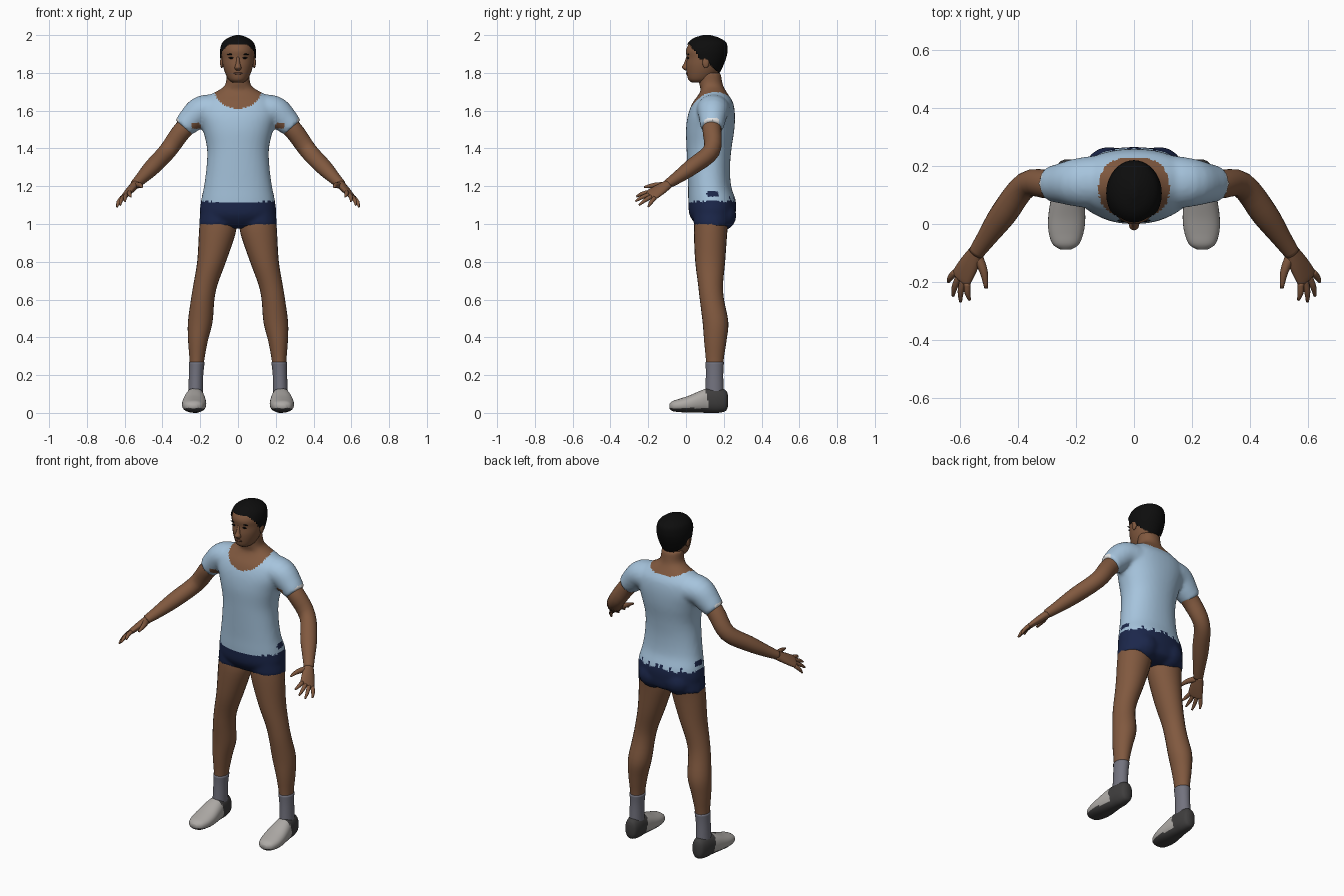
import bpy, bmesh, math
from mathutils import Vector, Matrix

if "Cube" in bpy.data.objects:
    bpy.data.objects.remove(bpy.data.objects["Cube"])

X, Y, Z = Vector((1, 0, 0)), Vector((0, 1, 0)), Vector((0, 0, 1))


def material(name, r, g, b):
    m = bpy.data.materials.new(name)
    m.use_nodes = True
    m.diffuse_color = (r, g, b, 1)
    bsdf = m.node_tree.nodes["Principled BSDF"]
    bsdf.inputs["Base Color"].default_value = (r, g, b, 1)
    bsdf.inputs["Roughness"].default_value = 0.8
    return m


SKIN = material("brown skin", .22, .10, .05)
LIPS = material("dark lips", .12, .05, .028)
SHIRT = material("light blue cloth", .38, .55, .72)
SHORTS = material("navy cloth", .011, .02, .07)
HAIR = material("black hair", .004, .004, .004)
SOCK = material("grey sock", .17, .17, .21)
SHOE = material("light grey shoe", .42, .40, .38)
SOLE = material("dark grey sole", .05, .048, .048)
WHITE = material("white cuff", .9, .9, .9)


def smooth_rings(rings, steps):
    """Catmull-Rom resampling of (x, y, z, ru, rv) rings."""
    out, last = [], len(rings) - 1
    for i in range(last):
        a, b, c, d = (rings[min(max(i + k, 0), last)] for k in (-1, 0, 1, 2))
        for s in range(steps):
            t = s / steps
            out.append([q + .5 * t * (r - p + t * (2*p - 5*q + 4*r - w + t * (3*(q - r) + w - p)))
                        for p, q, r, w in zip(a, b, c, d)])
    return out + [list(rings[-1])]


def loft(bm, rings, u=None, v=None, n=24, steps=4, power=2.0):
    """Skin elliptical rings; with no axes given they follow the path."""
    rings = smooth_rings(rings, steps)
    loops = []
    for i, (x, y, z, ru, rv) in enumerate(rings):
        au, av = u, v
        if u is None:
            a, b = rings[max(i - 1, 0)], rings[min(i + 1, len(rings) - 1)]
            d = (Vector(b[:3]) - Vector(a[:3])).normalized()
            au = d.cross(Z).normalized()
            av = au.cross(d)
        loop = []
        for k in range(n):
            c, s = math.cos(math.tau * k / n), math.sin(math.tau * k / n)
            c = math.copysign(abs(c) ** (2 / power), c)
            s = math.copysign(abs(s) ** (2 / power), s)
            loop.append(bm.verts.new(Vector((x, y, z)) + au * c * max(ru, .001) + av * s * max(rv, .001)))
        loops.append(loop)
    for a, b in zip(loops, loops[1:]):
        for k in range(n):
            bm.faces.new((a[k], a[(k + 1) % n], b[(k + 1) % n], b[k]))
    bm.faces.new(loops[0][::-1])
    bm.faces.new(loops[-1])


def ball(bm, centre, size, segments=16):
    bmesh.ops.create_uvsphere(bm, u_segments=segments, v_segments=segments // 2, radius=1,
                              matrix=Matrix.Translation(centre) @ Matrix.Diagonal((*size, 1)))


def finish(name, bm, mats, mirror=False, rule=None):
    bmesh.ops.recalc_face_normals(bm, faces=bm.faces)
    me = bpy.data.meshes.new(name)
    bm.to_mesh(me)
    bm.free()
    obj = bpy.data.objects.new(name, me)
    bpy.context.collection.objects.link(obj)
    for m in mats:
        me.materials.append(m)
    paint(me, rule)
    if mirror:
        obj.modifiers.new("Mirror", "MIRROR").use_mirror_merge = False
    return obj


def paint(me, rule):
    for p in me.polygons:
        p.use_smooth = True
        if rule:
            p.material_index = rule(p.center, p.normal)


# Clothed torso: trunk, neck, sleeves and short legs fused together
bm = bmesh.new()
loft(bm, [(0, .145, .975, .06, .06), (0, .15, 1.0, .15, .10), (0, .14, 1.05, .198, .122),
          (0, .138, 1.12, .196, .126), (0, .125, 1.2, .18, .114), (0, .12, 1.3, .167, .113),
          (0, .122, 1.4, .164, .119), (0, .128, 1.5, .186, .128), (0, .135, 1.58, .21, .124),
          (0, .142, 1.64, .2, .108), (0, .145, 1.68, .155, .082), (0, .143, 1.71, .1, .065),
          (0, .132, 1.74, .066, .062), (0, .125, 1.80, .062, .06)], X, Y, n=40, power=2.2)
for s in (1, -1):
    loft(bm, [(s * .1, .145, 1.6, .095, .085), (s * .19, .143, 1.6, .085, .08),
              (s * .25, .14, 1.55, .07, .07), (s * .29, .137, 1.51, .06, .057)])
    loft(bm, [(s * .105, .138, 1.06, .095, .1), (s * .106, .136, .99, .102, .096)], X, Y)
    ball(bm, (s * .085, .18, 1.045), (.09, .088, .085))
torso = finish("shirt_and_shorts", bm, [])
remesh = torso.modifiers.new("Fuse", "REMESH")
remesh.mode = "VOXEL"
remesh.voxel_size = .01
soften = torso.modifiers.new("Soften", "SMOOTH")
soften.factor, soften.iterations = .5, 6
bpy.context.view_layer.update()
fused = bpy.data.meshes.new_from_object(torso.evaluated_get(bpy.context.evaluated_depsgraph_get()))
torso.modifiers.clear()
torso.data = fused
fused.materials.clear()
for m in (SHIRT, SHORTS, SKIN, WHITE):
    fused.materials.append(m)


def torso_colour(c, n):
    x, y, z = abs(c.x), c.y, c.z
    ragged = .025 if y > .2 and math.sin(x * 110) > .75 else 0
    side_patch = x > .15 and .11 < y < .17 and 1.145 < z < 1.17
    if z < 1.12 + ragged or side_patch:
        return 1
    depth = .105 if y < .14 else .04
    if z > 1.715 or (x / .125) ** 2 + ((z - 1.715) / depth) ** 2 < 1:
        return 2
    if .2 < x < .245 and 1.505 < z < 1.535 and n.y < -.3:
        return 2
    if x > .285 and 1.515 < z < 1.56 and .10 < y < .175 and abs(n.x) > .5:
        return 3
    return 0


paint(fused, torso_colour)

# Arms
bm = bmesh.new()
loft(bm, [(.2, .14, 1.57, .05, .05), (.29, .137, 1.50, .05, .05), (.372, .135, 1.388, .045, .047),
          (.45, .035, 1.305, .046, .043), (.51, -.05, 1.243, .034, .032), (.545, -.10, 1.21, .027, .024)])
finish("arms", bm, [SKIN], True)

# Hands: palm, four fingers and thumb
bm = bmesh.new()
along, across = Vector((.055, -.095, -.06)), Vector((.07, .065, -.05)).normalized()
wrist = Vector((.54, -.09, 1.213))
knuckles = wrist + along
loft(bm, [(*wrist, .026, .022), (*(wrist + along * .5), .038, .02), (*knuckles, .043, .014),
          (*(knuckles + along * .08), .036, .008)], across, along.cross(across).normalized(), n=16)
tips = [(.567, -.262, 1.145), (.598, -.268, 1.12), (.624, -.248, 1.10), (.64, -.20, 1.09)]
for k, tip in enumerate(tips):
    base = knuckles + across * (-.031 + .021 * k)
    mid = base.lerp(Vector(tip), .55) + Vector((.004, 0, .004))
    loft(bm, [(*base, .012, .012), (*mid, .0105, .0105), (*tip, .005, .005)], n=10, steps=3)
loft(bm, [(.54, -.11, 1.205, .018, .018), (.518, -.165, 1.205, .014, .014),
          (.51, -.222, 1.195, .006, .006)], n=10, steps=3)
finish("hands", bm, [SKIN], True)

# Legs
bm = bmesh.new()
loft(bm, [(.106, .135, 1.02, .096, .09), (.11, .13, .95, .097, .088), (.14, .128, .8, .076, .079),
          (.172, .13, .68, .064, .066), (.187, .137, .6, .062, .064), (.2, .156, .48, .065, .068),
          (.212, .155, .38, .052, .059), (.218, .152, .27, .038, .046),
          (.223, .15, .15, .033, .042)], X, Y)
finish("legs", bm, [SKIN], True)

# Socks
bm = bmesh.new()
loft(bm, [(.218, .152, .27, .042, .049), (.222, .151, .2, .038, .046),
          (.225, .15, .08, .04, .05)], X, Y)
finish("socks", bm, [SOCK], True)

# Shoes with dark heel and sole
bm = bmesh.new()
loft(bm, [(.235, -.088, .035, .018, .012), (.235, -.07, .036, .045, .027), (.234, -.03, .04, .06, .036),
          (.232, .02, .047, .064, .046), (.23, .08, .06, .058, .059), (.228, .12, .066, .051, .066),
          (.226, .17, .067, .046, .067), (.225, .21, .065, .035, .055),
          (.225, .222, .065, .015, .03)], X, Z, n=32, steps=5, power=2.3)
finish("shoes", bm, [SHOE, SOLE], True,
       lambda c, n: int(c.z < .026 or c.y > .118 - .2 * c.z + .01))

# Head with nose and ears
HEAD = [(1.75, .03, .10, .03), (1.765, .012, .14, .05), (1.80, .004, .17, .068), (1.84, .001, .19, .08),
        (1.88, .004, .205, .086), (1.92, .0, .212, .087), (1.96, .02, .205, .075), (1.985, .05, .17, .045)]


def head_rings(grow):
    return [(0, (f + b) / 2, z, w + grow, (b - f) / 2 + grow) for z, f, b, w in HEAD]


bm = bmesh.new()
loft(bm, head_rings(0), X, Y, n=32)
loft(bm, [(0, .012, 1.885, .008, .01), (0, .003, 1.85, .011, .014), (0, -.002, 1.828, .018, .02),
          (0, .01, 1.812, .012, .012)], X, Y, n=12)
for s in (1, -1):
    ball(bm, (s * .086, .105, 1.855), (.009, .018, .03))
finish("head", bm, [SKIN])

# Hair cap trimmed along a sloping hairline
bm = bmesh.new()
loft(bm, head_rings(.008) + [(0, .11, 2.0, .012, .02)], X, Y, n=64, steps=8)


def hairline(y):
    marks = [(-1, 1.95), (.02, 1.95), (.05, 1.91), (.075, 1.87), (.1, 1.875), (.13, 1.84), (.2, 1.775), (1, 1.775)]
    for (a, za), (b, zb) in zip(marks, marks[1:]):
        if y <= b:
            return za + (zb - za) * (y - a) / (b - a)


cut = [f for f in bm.faces if f.calc_center_median().z < hairline(f.calc_center_median().y)]
bmesh.ops.delete(bm, geom=cut, context="FACES")
finish("hair", bm, [HAIR])

# Eyes, brows and lips
bm = bmesh.new()
ball(bm, (.036, .011, 1.879), (.014, .0045, .005), 12)
ball(bm, (.038, .012, 1.898), (.02, .0045, .004), 12)
finish("eyes_and_brows", bm, [HAIR], True)
bm = bmesh.new()
ball(bm, (0, .004, 1.797), (.024, .0048, .006), 12)
finish("lips", bm, [LIPS])
